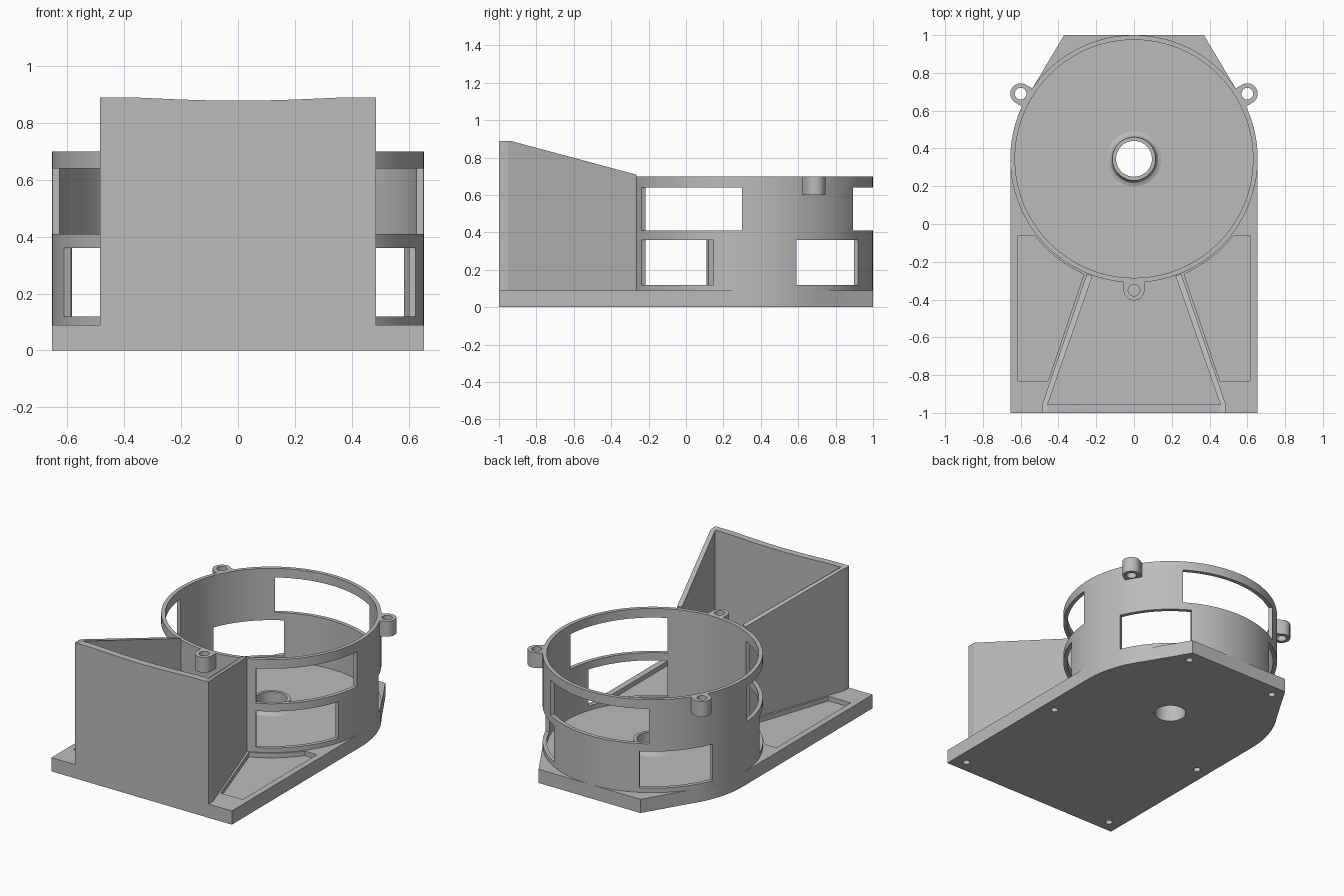
import bpy, bmesh
from math import sin, cos, pi, radians

if "Cube" in bpy.data.objects:
    bpy.data.objects.remove(bpy.data.objects["Cube"])

CY, R, T = 0.345, 0.655, 0.025      # drum centre, outer radius, wall thickness
BASE, TOP = 0.09, 0.70              # plate thickness, drum top

grey = bpy.data.materials.new("light grey plastic")
grey.diffuse_color = (0.5, 0.5, 0.5, 1)
grey.use_nodes = True
grey.node_tree.nodes["Principled BSDF"].inputs["Base Color"].default_value = grey.diffuse_color


def arc(cx, cy, r, a0, a1, n):
    """Points along an arc, angles in degrees."""
    return [(cx + r * cos(radians(a0 + (a1 - a0) * i / n)),
             cy + r * sin(radians(a0 + (a1 - a0) * i / n))) for i in range(n + 1)]


def circle(cx, cy, r, n=32):
    return arc(cx, cy, r, 0, 360, n)[:-1]


def make(name, prisms, place=lambda x, y, z: (x, y, z)):
    """One object from (outline, low, high) prisms; high may be a function of x, y."""
    bm = bmesh.new()
    for pts, lo, hi in prisms:
        top = hi if callable(hi) else (lambda x, y, h=hi: h)
        a = [bm.verts.new(place(x, y, lo)) for x, y in pts]
        b = [bm.verts.new(place(x, y, top(x, y))) for x, y in pts]
        bm.faces.new(a[::-1])
        bm.faces.new(b)
        for i in range(len(pts)):
            j = (i + 1) % len(pts)
            bm.faces.new((a[i], a[j], b[j], b[i]))
    bmesh.ops.recalc_face_normals(bm, faces=bm.faces)
    me = bpy.data.meshes.new(name)
    bm.to_mesh(me)
    bm.free()
    ob = bpy.data.objects.new(name, me)
    ob.data.materials.append(grey)
    bpy.context.collection.objects.link(ob)
    return ob


def cut(ob, prisms):
    """Subtract prisms from an object."""
    cutter = make("cutter", prisms)
    mod = ob.modifiers.new("cut", 'BOOLEAN')
    mod.operation, mod.solver, mod.object = 'DIFFERENCE', 'EXACT', cutter
    bpy.context.view_layer.objects.active = ob
    bpy.ops.object.modifier_apply(modifier=mod.name)
    bpy.data.objects.remove(cutter)


def smooth(ob):
    bpy.ops.object.select_all(action='DESELECT')
    ob.select_set(True)
    bpy.context.view_layer.objects.active = ob
    bpy.ops.object.shade_smooth_by_angle(angle=radians(30))


def flip(pts):
    return [(-x, y) for x, y in pts]


# Base plate: square front, rounded shoulders, tapered back
side = [(0.655, -1)] + arc(0, CY, R, 0, 35, 12) + [(0.37, 1)]
base = make("base_plate", [(side + flip(side)[::-1], 0, BASE)])
pocket = ([(0.615, -0.83), (0.615, -0.06)] + arc(0, CY, 0.665, -37.5, -66.5, 10)
          + [(0.455, -0.83)])
holes = [(circle(0, CY, 0.095, 48), -0.1, 0.2)]
for f in (lambda p: p, flip):
    holes.append((f(pocket), 0.06, 0.2))
    for x, y in ((0.57, -0.92), (0.57, -0.08), (0.33, 0.92)):
        holes.append((f(circle(x, y, 0.022, 20)), -0.1, 0.04))
cut(base, holes)
smooth(base)

# Drum wall with two tiers of windows
drum = make("drum_wall", [(circle(0, CY, R, 128), BASE - 0.01, TOP)])
cut(drum, [(circle(0, CY, R - T, 128), 0, 1)])


def window(a0, a1, z0, z1):
    return (arc(0, CY, 0.5, a0, a1, 16) + arc(0, CY, 0.8, a1, a0, 16), z0, z1)


cut(drum, [window(a, b, 0.41, 0.64) for a, b in ((-63, -4), (57, 123), (184, 243))]
    + [window(a, b, 0.12, 0.36) for a, b in ((-63, -17.5), (22, 61.5), (118, 158), (201, 243))])
smooth(drum)

# Centre collar with a filleted foot, turned around the drum axis
profile = [(0.095, 0.08), (0.145, 0.08), (0.145, 0.09), (0.128, 0.096), (0.118, 0.108),
           (0.115, 0.12), (0.115, 0.14), (0.095, 0.14)]
bm = bmesh.new()
rings = [[bm.verts.new((r * cos(2 * pi * i / 48), CY + r * sin(2 * pi * i / 48), z))
          for r, z in profile] for i in range(48)]
for i in range(48):
    p, q = rings[i], rings[(i + 1) % 48]
    for k in range(len(profile)):
        m = (k + 1) % len(profile)
        bm.faces.new((p[k], q[k], q[m], p[m]))
bmesh.ops.recalc_face_normals(bm, faces=bm.faces)
me = bpy.data.meshes.new("centre_collar")
bm.to_mesh(me)
bm.free()
me.materials.append(grey)
collar = bpy.data.objects.new("centre_collar", me)
bpy.context.collection.objects.link(collar)
smooth(collar)

# Screw ears around the drum rim, each a rounded tab pointing outwards
for name, x, y, a in (("right_ear", 0.6, 0.69, 30), ("left_ear", -0.6, 0.69, 150),
                      ("front_ear", 0, -0.35, 270)):
    u, v = cos(radians(a)), sin(radians(a))
    tab = arc(x, y, 0.055, a - 90, a + 90, 20)
    tab += [(px - 0.055 * u, py - 0.055 * v) for px, py in (tab[-1], tab[0])]
    ear = make(name, [(tab, 0.60, TOP)])
    cut(ear, [(circle(x, y, 0.031, 24), 0.5, 0.8)])
    smooth(ear)


# Chute: two flared side walls with a sloping top edge
def chute_top(x, y):
    return 0.89 if y <= -0.94 else 0.89 - 0.18 * (y + 0.94) / 0.67


wall = [(0.485, -1), (0.485, -0.95), (0.481, -0.94), (0.25, -0.265), (0.22, -0.275),
        (0.452, -0.94), (0.457, -0.955), (0.457, -1)]
make("chute_right_wall", [(wall, BASE - 0.01, chute_top)])
make("chute_left_wall", [(flip(wall), BASE - 0.01, chute_top)])

# Chute front wall with a shallow dip along its top edge
dip = [(0.457 - 0.914 * i / 24, 0.89 - 0.011 * max(0, cos(pi * (0.457 - 0.914 * i / 24) / 0.72)))
       for i in range(25)]
make("chute_front_wall", [([(-0.457, BASE - 0.01), (0.457, BASE - 0.01)] + dip, -1, -0.955)],
     lambda x, y, z: (x, z, y))
